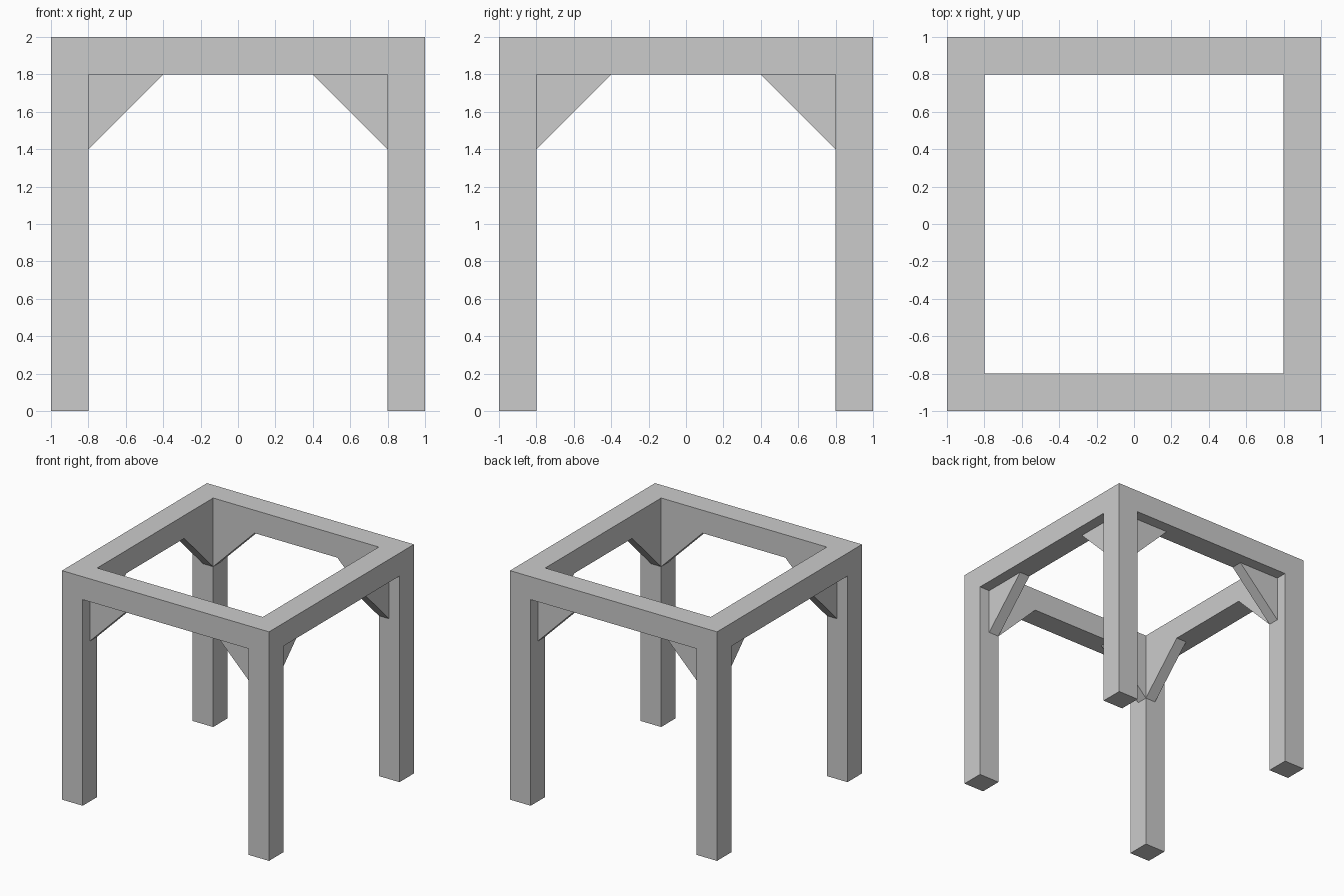
import bpy, bmesh
from math import pi
from mathutils import Matrix

if "Cube" in bpy.data.objects:
    bpy.data.objects.remove(bpy.data.objects["Cube"])

OUT, INN, TOP, UNDER = 1.0, 0.8, 2.0, 1.8   # outer/inner half widths, frame heights
GUSSET, RECESS = 0.4, 0.9                   # brace leg length, outer plane of brace


def finish(name, bm):
    bmesh.ops.recalc_face_normals(bm, faces=bm.faces[:])
    mesh = bpy.data.meshes.new(name)
    bm.to_mesh(mesh)
    bm.free()
    obj = bpy.data.objects.new(name, mesh)
    bpy.context.collection.objects.link(obj)
    return obj


def prism(name, points, direction, turn):
    """Extrude a flat outline, then turn it about the z axis."""
    bm = bmesh.new()
    face = bm.faces.new([bm.verts.new(p) for p in points])
    ext = bmesh.ops.extrude_face_region(bm, geom=[face], use_keep_orig=True)
    verts = [v for v in ext["geom"] if isinstance(v, bmesh.types.BMVert)]
    bmesh.ops.translate(bm, verts=verts, vec=direction)
    bm.transform(Matrix.Rotation(turn, 4, 'Z'))
    return finish(name, bm)


# Square top frame: four mitred beams in one ring
bm = bmesh.new()
rings = [[bm.verts.new((sx * r, sy * r, z)) for sx, sy in ((-1, -1), (1, -1), (1, 1), (-1, 1))]
         for r, z in ((OUT, UNDER), (OUT, TOP), (INN, TOP), (INN, UNDER))]
for i in range(4):
    a, b = rings[i], rings[(i + 1) % 4]
    for j in range(4):
        k = (j + 1) % 4
        bm.faces.new((a[j], a[k], b[k], b[j]))
finish("top_frame", bm)

for side in range(4):
    turn = side * pi / 2
    # Leg at one corner
    prism(f"leg_{side + 1}",
          [(-OUT, -OUT, 0), (-INN, -OUT, 0), (-INN, -INN, 0), (-OUT, -INN, 0)],
          (0, 0, UNDER), turn)
    # Two triangular corner braces, flush with the inner faces
    for s, label in ((-1, "left"), (1, "right")):
        prism(f"brace_{label}_{side + 1}",
              [(s * INN, -RECESS, UNDER), (s * (INN - GUSSET), -RECESS, UNDER),
               (s * INN, -RECESS, UNDER - GUSSET)],
              (0, RECESS - INN, 0), turn)
